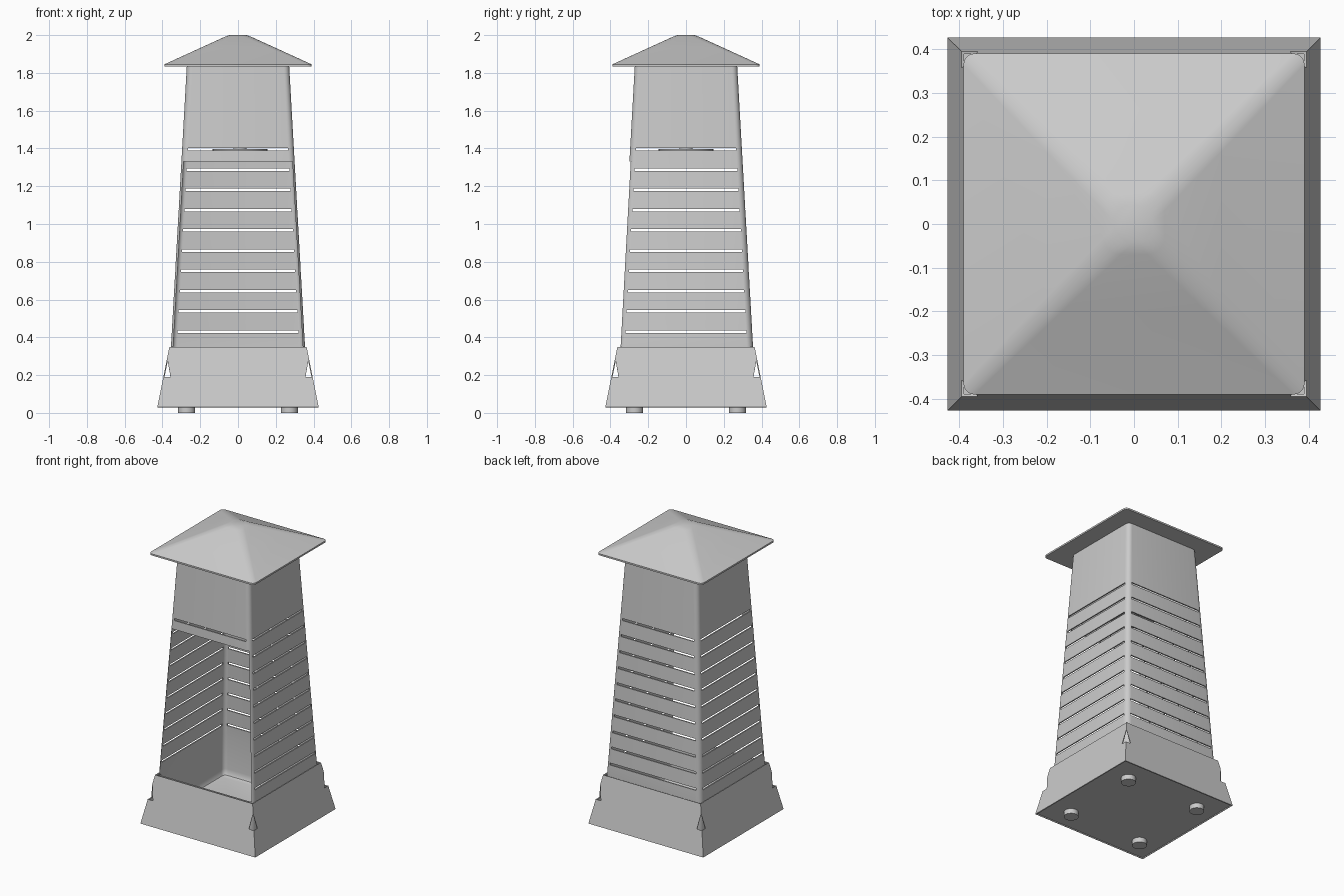
import bpy, bmesh, math
from mathutils import Matrix

old = bpy.data.objects.get("Cube")
if old:
    bpy.data.objects.remove(old, do_unlink=True)

# Single painted metal colour
GREY = (0.6, 0.6, 0.6, 1)
metal = bpy.data.materials.new("grey_metal")
metal.use_nodes = True
metal.diffuse_color = GREY
metal.node_tree.nodes["Principled BSDF"].inputs["Base Color"].default_value = GREY


def make(name, bm):
    mesh = bpy.data.meshes.new(name)
    bm.to_mesh(mesh)
    bm.free()
    ob = bpy.data.objects.new(name, mesh)
    bpy.context.collection.objects.link(ob)
    mesh.materials.append(metal)
    return ob


def finish(ob, angle=30):
    """Bake the modifiers, then smooth the soft edges only."""
    bpy.context.view_layer.update()
    graph = bpy.context.evaluated_depsgraph_get()
    mesh = bpy.data.meshes.new_from_object(ob.evaluated_get(graph))
    ob.modifiers.clear()
    ob.data = mesh
    for p in mesh.polygons:
        p.use_smooth = True
    mesh.set_sharp_from_angle(angle=math.radians(angle))


def thicken(ob, t):
    m = ob.modifiers.new("thickness", 'SOLIDIFY')
    m.thickness, m.offset, m.use_even_offset = t, -1, True


def loft(name, rings, cap_top=True, seg=6):
    """Stack rounded squares given as (half width, corner radius, height)."""
    bm = bmesh.new()
    loops = []
    for half, r, z in rings:
        loop = []
        for q in range(4):
            a0 = q * math.pi / 2
            cx = math.copysign(half - r, math.cos(a0 + math.pi / 4))
            cy = math.copysign(half - r, math.sin(a0 + math.pi / 4))
            for i in range(seg + 1):
                a = a0 + i / seg * math.pi / 2
                loop.append(bm.verts.new((cx + r * math.cos(a), cy + r * math.sin(a), z)))
        loops.append(loop)
    n = len(loops[0])
    for lo, hi in zip(loops, loops[1:]):
        for i in range(n):
            j = (i + 1) % n
            bm.faces.new((lo[i], lo[j], hi[j], hi[i]))
    bm.faces.new(loops[0][::-1])
    if cap_top:
        bm.faces.new(loops[-1])
    return make(name, bm)


def tower_half(z):
    return 0.355 - (z - 0.35) * 0.0565


def add_prism(bm, z0, z1, w0, w1, y0, y1, turn=0):
    """Box between two heights whose width may taper."""
    geom = bmesh.ops.create_cube(bm, size=1)["verts"]
    for v in geom:
        top, right, back = v.co.z > 0, v.co.x > 0, v.co.y > 0
        w = w1 if top else w0
        v.co = (w if right else -w, y1 if back else y0, z1 if top else z0)
    bmesh.ops.rotate(bm, verts=geom, matrix=Matrix.Rotation(turn, 3, 'Z'))


# Tower body: thin tapered shell with a closed, softly rounded floor
body = loft("tower_body", [
    (0.325, 0.02, 0.08), (0.342, 0.03, 0.086), (0.351, 0.035, 0.105),
    (0.353, 0.035, 0.13), (0.355, 0.035, 0.35),
    (tower_half(1.838), 0.03, 1.838)], cap_top=False)
thicken(body, 0.008)

# Cutters: ventilation slots both ways, and the large front opening
cutters = []
for turn in (0, math.pi / 2):
    bm = bmesh.new()
    for i in range(10):
        z = 0.43 + i * 0.1072
        w = tower_half(z) - 0.03
        add_prism(bm, z - 0.007, z + 0.007, w, w, -1, 1, turn)
    cutters.append(make("slot_cutter", bm))
bm = bmesh.new()
add_prism(bm, 0.35, 1.33, tower_half(0.35) - 0.012, tower_half(1.33) - 0.012, -1, -0.2)
cutters.append(make("opening_cutter", bm))
for c in cutters:
    c.hide_render = True
    m = body.modifiers.new("cut", 'BOOLEAN')
    m.operation, m.solver, m.object = 'DIFFERENCE', 'EXACT', c
finish(body)
for c in cutters:
    bpy.data.objects.remove(c, do_unlink=True)

# Roof: shallow pyramid with soft ridges and a small blunt top
roof = loft("roof", [
    (0.39, 0.025, 1.834), (0.39, 0.025, 1.845), (0.2, 0.035, 1.932),
    (0.07, 0.04, 1.991), (0.045, 0.04, 2.0)])
finish(roof, 27)


# Base skirt: four sloping sheets joined at the corners, with a notch at each
def skirt_half(z):
    return 0.427 - (z - 0.03) * 0.2


bm = bmesh.new()
low, step, tip, top = 0.03, 0.19, 0.29, 0.35
notch = 0.357
right_lower = [(skirt_half(low), low), (skirt_half(step), step), (notch, step)]
right_upper = [(notch, step), (skirt_half(tip), tip), (skirt_half(top), top)]
for q in range(4):
    rot = Matrix.Rotation(q * math.pi / 2, 3, 'Z')
    for side in (right_lower, right_upper):
        outline = side + [(-x, z) for x, z in reversed(side)]
        verts = [bm.verts.new(rot @ Matrix.Translation((x, -skirt_half(z), z)).translation)
                 for x, z in outline]
        bm.faces.new(verts)
bmesh.ops.remove_doubles(bm, verts=bm.verts, dist=0.0005)
skirt = make("base_skirt", bm)
thicken(skirt, 0.006)
finish(skirt)

# Bottom plate
bm = bmesh.new()
add_prism(bm, 0.033, 0.045, 0.419, 0.417, -0.418, 0.418)
make("bottom_plate", bm)


# Round parts
def disc(name, x, y, z0, z1, r):
    bm = bmesh.new()
    bmesh.ops.create_cone(bm, cap_ends=True, segments=32, radius1=r, radius2=r, depth=z1 - z0,
                          matrix=Matrix.Translation((x, y, (z0 + z1) / 2)))
    finish(make(name, bm))


for sx, side in ((-1, "right"), (1, "left")):
    for sy, end in ((-1, "front"), (1, "back")):
        disc(f"foot_{end}_{side}", sx * 0.272, sy * 0.272, 0, 0.035, 0.045)

# Thin baffle and hub hanging inside the upper part
disc("inner_baffle", 0.01, 0, 1.388, 1.396, 0.145)
disc("inner_hub", 0.01, 0, 1.386, 1.41, 0.035)
